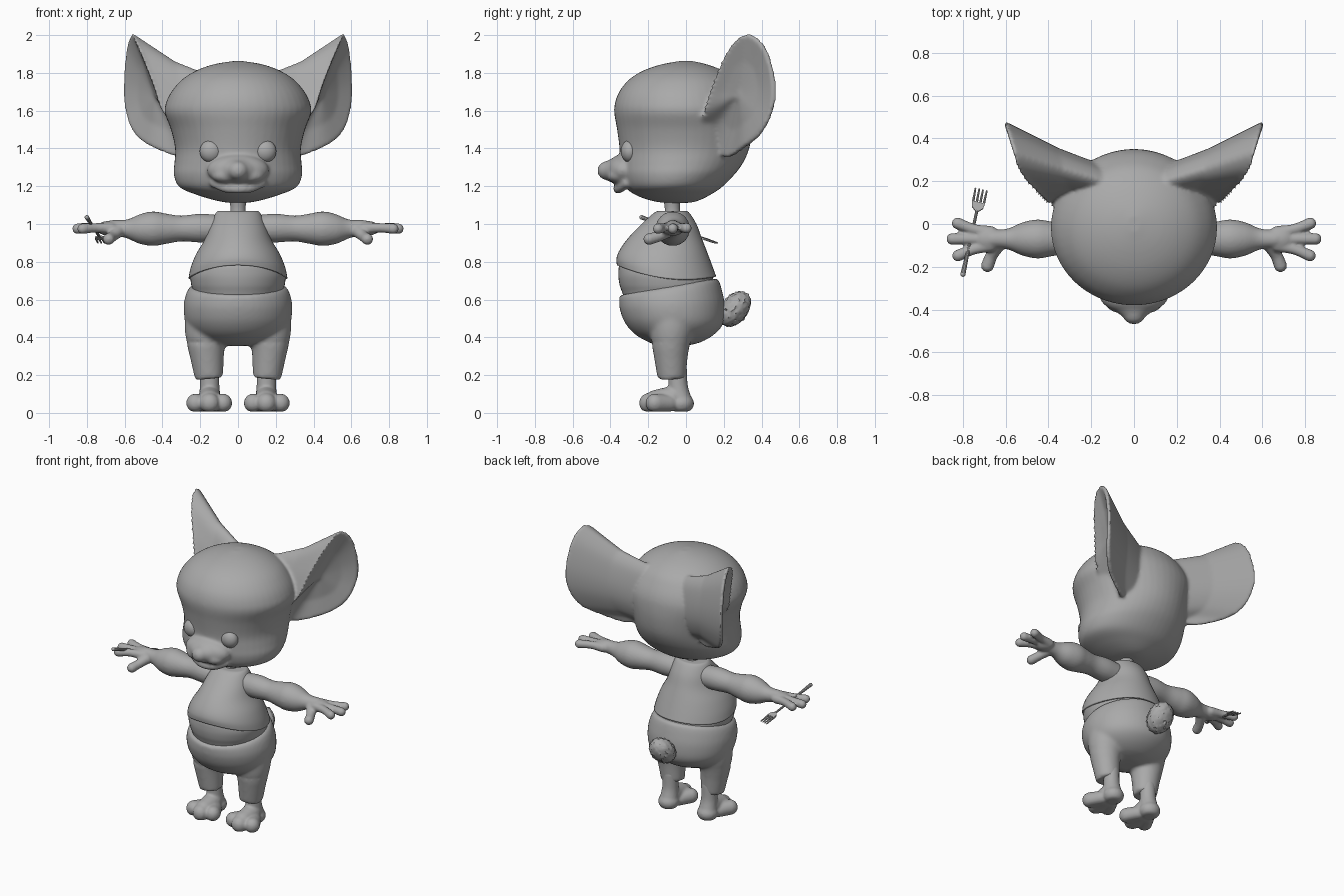
import bpy, bmesh, math, random
from mathutils import Vector, Matrix

random.seed(4)
if "Cube" in bpy.data.objects:
    bpy.data.objects.remove(bpy.data.objects["Cube"], do_unlink=True)

GREY = (0.4, 0.4, 0.4, 1)
clay = bpy.data.materials.new("clay grey")
clay.use_nodes = True
clay.diffuse_color = GREY
clay.node_tree.nodes["Principled BSDF"].inputs["Base Color"].default_value = GREY


def spline(points, steps=5, closed=False):
    """Catmull-Rom interpolation of tuples of any length."""
    n, out = len(points), []
    for i in range(n if closed else n - 1):
        idx = [i - 1, i, i + 1, i + 2]
        idx = [j % n if closed else min(max(j, 0), n - 1) for j in idx]
        for k in range(steps):
            t = k / steps
            out.append(tuple(
                b + 0.5 * t * (c - a + t * (2 * a - 5 * b + 4 * c - d + t * (3 * (b - c) + d - a)))
                for a, b, c, d in zip(*(points[j] for j in idx))))
    return out if closed else out + [tuple(points[-1])]


def loft(bm, rings, caps=(True, True)):
    rows = [[bm.verts.new(p) for p in ring] for ring in rings]
    faces = []
    for a, b in zip(rows, rows[1:]):
        for i in range(len(a)):
            j = (i + 1) % len(a)
            faces.append(bm.faces.new((a[i], a[j], b[j], b[i])))
    if caps[0]:
        faces.append(bm.faces.new(rows[0][::-1]))
    if caps[1]:
        faces.append(bm.faces.new(rows[-1]))
    bmesh.ops.recalc_face_normals(bm, faces=faces)


def stack(bm, profile, bend=lambda s, f: 0, caps=(True, True), n=48):
    """Oval rings from (z, half width, front y, back y, bend factor)."""
    rings = []
    for z, hx, yf, yb, f in spline(profile):
        ring = []
        for i in range(n):
            a = math.tau * i / n
            s = math.sin(a)
            ring.append((hx * math.cos(a), (yf + yb) / 2 + (yb - yf) / 2 * s, z + bend(s, f)))
        rings.append(ring)
    loft(bm, rings, caps)


def ball(bm, centre, size, n=24):
    m = Matrix.Translation(centre) @ Matrix.Diagonal((*size, 1))
    bmesh.ops.create_uvsphere(bm, u_segments=n, v_segments=n // 2, radius=1, matrix=m)


def tube(bm, points, n=20, round_ends=True, steps=5):
    """Round limb through (x, y, z, radius) points."""
    path = spline(points, steps)
    rings = []
    for i, p in enumerate(path):
        a, b = path[max(i - 1, 0)], path[min(i + 1, len(path) - 1)]
        q = (Vector(b[:3]) - Vector(a[:3])).to_track_quat('Z', 'Y')
        rings.append([Vector(p[:3]) + q @ Vector((math.cos(t), math.sin(t), 0)) * p[3]
                      for t in (math.tau * k / n for k in range(n))])
    loft(bm, rings)
    if round_ends:
        for p in (points[0], points[-1]):
            ball(bm, p[:3], (p[3],) * 3, 16)


def finish(bm, name, voxel=0, smooth=4, mirror=False, angle=40, thick=0):
    me = bpy.data.meshes.new(name)
    bm.to_mesh(me)
    bm.free()
    me.materials.append(clay)
    ob = bpy.data.objects.new(name, me)
    bpy.context.scene.collection.objects.link(ob)
    bpy.ops.object.select_all(action='DESELECT')
    ob.select_set(True)
    bpy.context.view_layer.objects.active = ob
    bpy.ops.object.shade_smooth_by_angle(angle=math.radians(angle))
    if thick:
        mod = ob.modifiers.new("Thickness", 'SOLIDIFY')
        mod.thickness, mod.offset = thick, -1
    if voxel:
        mod = ob.modifiers.new("Blend", 'REMESH')
        mod.mode, mod.voxel_size, mod.use_smooth_shade = 'VOXEL', voxel, True
        mod = ob.modifiers.new("Soften", 'SMOOTH')
        mod.factor, mod.iterations = 0.5, smooth
    if mirror:
        ob.modifiers.new("Mirror", 'MIRROR').use_mirror_merge = False


# Head
bm = bmesh.new()
stack(bm, [(1.112, .05, -.12, .02, 0), (1.125, .12, -.19, .07, 0), (1.155, .22, -.27, .13, 0),
           (1.195, .31, -.32, .19, 0), (1.26, .34, -.345, .255, 0), (1.32, .337, -.35, .3, 0),
           (1.4, .333, -.352, .335, 0), (1.5, .355, -.365, .35, 0), (1.59, .388, -.38, .348, 0),
           (1.65, .378, -.374, .335, 0), (1.71, .346, -.348, .305, 0), (1.77, .29, -.295, .26, 0),
           (1.815, .215, -.22, .19, 0), (1.845, .13, -.13, .11, 0), (1.862, .03, -.04, .04, 0)])

# Broad wedge of a muzzle with a rounded nose, and a smiling lower lip
for y, z, size in ((-.33, 1.285, (.165, .092, .085)), (-.385, 1.282, (.09, .06, .062)),
                   (-.42, 1.283, (.055, .05, .05))):
    ball(bm, (0, y, z), size)
for side in (1, -1):
    ball(bm, (side * .06, -.358, 1.256), (.08, .06, .042))
tube(bm, [(-.13, -.315, 1.215, .022), (-.07, -.345, 1.192, .025), (0, -.36, 1.186, .026),
          (.07, -.345, 1.192, .025), (.13, -.315, 1.215, .022)])

# Large ears, each flaring from the skull to a shallow cupped rim
RIM = [(.385, .1, 1.58), (.435, .14, 1.72), (.472, .18, 1.82), (.517, .235, 1.93), (.545, .29, 1.99),
       (.56, .35, 2.005), (.585, .43, 1.93), (.6, .475, 1.77), (.595, .47, 1.62),
       (.55, .41, 1.485), (.45, .32, 1.405), (.28, .22, 1.35), (.27, .12, 1.45)]
for side in (1, -1):
    rim = [Vector(p) for p in spline(RIM, 5, True)]
    mid = sum(rim, Vector()) / len(rim)
    root = Vector((.12, .17, 1.56))
    base = [root + Vector((0, (p.y - mid.y) * .5, (p.z - mid.z) * .7)) for p in rim]
    waist_c = root.lerp(mid, .5)
    waist = [waist_c + (b.lerp(p, .5) - waist_c) * .88 for b, p in zip(base, rim)]
    bowl = mid.lerp(root, .1)
    lip = [p.lerp(mid, .02) + Vector((.008, -.02, 0)) for p in rim]
    deep = [p.lerp(bowl, .45) for p in rim]
    floor = [p.lerp(bowl, .9) for p in rim]
    loft(bm, [[Vector((side * p.x, p.y, p.z)) for p in r]
              for r in (base, waist, rim, lip, deep, floor)])
finish(bm, "head_and_ears", .0095, 10)

bm = bmesh.new()
ball(bm, (.143, -.298, 1.385), (.06, .047, .06), 32)
finish(bm, "eyes", mirror=True)

# Neck and belly
bm = bmesh.new()
tube(bm, [(0, -.07, 1.02, .05), (0, -.072, 1.08, .04), (0, -.075, 1.16, .05)], 24)
finish(bm, "neck")
bm = bmesh.new()
stack(bm, [(.52, .22, -.3, .14, 0), (.63, .235, -.335, .15, 0), (.68, .248, -.352, .15, 0),
           (.74, .25, -.358, .135, 0), (.8, .215, -.345, .11, 0), (.9, .15, -.27, .07, 0)])
finish(bm, "belly")

# Sleeveless shirt whose hem rises at the front
bm = bmesh.new()
stack(bm, [(1.07, .09, -.13, -.01, 0), (1.062, .115, -.165, .015, 0), (1.0, .145, -.235, .055, 0),
           (.92, .175, -.305, .085, .1), (.84, .222, -.35, .115, .35),
           (.77, .25, -.368, .14, .7), (.712, .262, -.366, .16, 1)],
      bend=lambda s, f: f * (.04 * s * s - .03 * s), caps=(True, False))
finish(bm, "shirt", thick=.012)

# Trousers: slanted waist, round seat and two tapering legs
bm = bmesh.new()
stack(bm, [(.668, .245, -.352, .165, 1), (.655, .262, -.354, .175, 1), (.62, .278, -.354, .19, .7),
           (.56, .288, -.35, .205, .3), (.48, .277, -.325, .2, 0), (.42, .235, -.275, .155, 0),
           (.375, .16, -.2, .08, 0), (.355, .08, -.14, .0, 0)], bend=lambda s, f: f * .045 * s)
for side in (1, -1):
    tube(bm, [(side * .15, -.07, .54, .13), (side * .164, -.075, .45, .12),
              (side * .169, -.08, .38, .105), (side * .164, -.08, .3, .09),
              (side * .153, -.075, .182, .075)], 32, False)
finish(bm, "trousers", .011, 9)

# Feet with three round toes
bm = bmesh.new()
tube(bm, [(.15, -.045, .24, .05), (.15, -.042, .14, .052), (.15, -.03, .07, .06)])
ball(bm, (.15, -.025, .05), (.068, .068, .055))
tube(bm, [(.15, -.06, .085, .06), (.15, -.16, .064, .058)])
for x, y, r in ((.08, -.165, .05), (.15, -.195, .054), (.225, -.165, .05)):
    tube(bm, [(.15 * .5 + x * .5, -.09, .05, .045), (x, y, .052, r)])
for v in bm.verts:
    v.co.z = max(v.co.z, .008)
finish(bm, "feet", .008, 4, mirror=True)

# Arms with a four-fingered open hand
bm = bmesh.new()
tube(bm, [(.1, -.07, .975, .072), (.2, -.07, .978, .076), (.3, -.07, .976, .068),
          (.38, -.07, .975, .08), (.45, -.07, .975, .091), (.52, -.07, .973, .078),
          (.59, -.07, .975, .049), (.66, -.07, .98, .042)], 28)
ball(bm, (.68, -.07, .977), (.07, .058, .04))
for x, y, z, dy in ((.825, .003, .978, .03), (.85, -.07, .975, 0), (.823, -.148, .975, -.03)):
    tube(bm, [(.67, -.07 + dy, .977, .031), (.75, (y - .07) / 2 + dy * .3, .98, .025), (x, y, z, .028)])
tube(bm, [(.63, -.09, .965, .035), (.665, -.145, .935, .029), (.685, -.195, .92, .031)])
finish(bm, "arms", .008, 3, mirror=True)

# Fluffy tail: an egg with ruffled tufts
bm = bmesh.new()
hub = Vector((0, .258, .55))
m = (Matrix.Translation(hub) @ Matrix.Rotation(math.radians(-38), 4, 'X')
     @ Matrix.Diagonal((.085, .07, .104, 1)))
bmesh.ops.create_icosphere(bm, subdivisions=4, radius=1, matrix=m)
for v in bm.verts:
    d = (v.co - hub).normalized()
    tuft = math.sin(d.x * 14) * math.sin(d.y * 15 + 1) * math.sin(d.z * 15) + random.uniform(-.1, .1)
    v.co += d * .007 * tuft
finish(bm, "tail")

# Fork held in the right hand
bm = bmesh.new()
grip, neck, tip = Vector((-.8, -.235, 1.035)), Vector((-.735, .06, .935)), Vector((-.715, .16, .9))
side = (tip - grip).cross(Vector((0, 0, 1))).normalized()
tube(bm, [(*grip, .012), (*grip.lerp(neck, .4), .008), (*neck, .007)], 10)
blade = neck.lerp(tip, .4)
up = side.cross(tip - neck).normalized() * .005
rings = [[c + side * w + up, c - side * w + up, c - side * w - up, c + side * w - up]
         for c, w in ((neck, .008), (neck.lerp(blade, .4), .026), (blade, .031))]
loft(bm, rings)
for k in (-1.5, -.5, .5, 1.5):
    a, b = blade + side * k * .017, tip + side * k * .018
    tube(bm, [(*a, .006), (*b, .004)], 8, True, 1)
finish(bm, "fork", angle=30)
